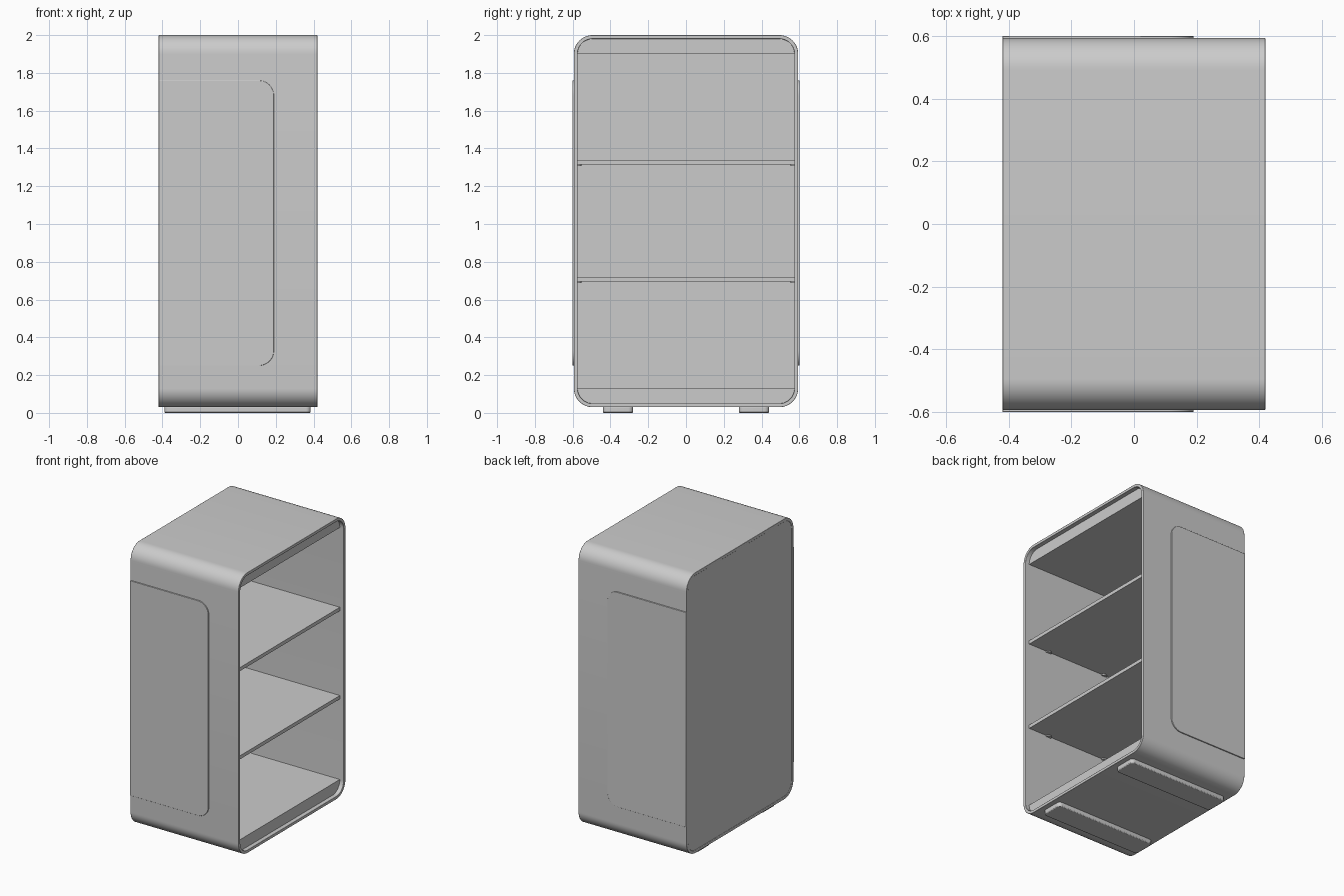
import bpy, bmesh, math
from mathutils import Vector

if "Cube" in bpy.data.objects:
    bpy.data.objects.remove(bpy.data.objects["Cube"])

W, Y, Z0, Z1 = 0.42, 0.594, 0.03, 2.0   # half depth, half width, bottom, top
T, R = 0.02, 0.10                       # shell thickness, corner radius


def rounded(a0, b0, a1, b1, radii, n=12):
    """Rounded rectangle, radii order: (a1,b0), (a1,b1), (a0,b1), (a0,b0)."""
    pts = []
    corners = [(a1, b0, -1, 1), (a1, b1, -1, -1), (a0, b1, 1, -1), (a0, b0, 1, 1)]
    for i, ((a, b, sa, sb), r) in enumerate(zip(corners, radii)):
        if r == 0:
            pts.append((a, b))
            continue
        for k in range(n + 1):
            t = math.radians(-90 + 90 * i + 90 * k / n)
            pts.append((a + sa * r + r * math.cos(t), b + sb * r + r * math.sin(t)))
    return pts


def place(axis, a, b, c):
    return {'x': Vector((c, a, b)), 'y': Vector((a, c, b)), 'z': Vector((a, b, c))}[axis]


def finish(name, bm, bevel=0):
    bmesh.ops.recalc_face_normals(bm, faces=bm.faces)
    me = bpy.data.meshes.new(name)
    bm.to_mesh(me)
    bm.free()
    ob = bpy.data.objects.new(name, me)
    bpy.context.collection.objects.link(ob)
    bpy.ops.object.select_all(action='DESELECT')
    ob.select_set(True)
    bpy.context.view_layer.objects.active = ob
    bpy.ops.object.shade_smooth_by_angle()
    if bevel:
        m = ob.modifiers.new("bevel", 'BEVEL')
        m.width, m.segments, m.limit_method = bevel, 2, 'ANGLE'
        m.angle_limit = math.radians(40)
    return ob


def prism(name, pts, axis, c0, c1, bevel=0):
    """Extrude a closed outline along an axis."""
    bm = bmesh.new()
    lo = [bm.verts.new(place(axis, a, b, c0)) for a, b in pts]
    hi = [bm.verts.new(place(axis, a, b, c1)) for a, b in pts]
    bm.faces.new(lo)
    bm.faces.new(hi)
    for i in range(len(pts)):
        j = (i + 1) % len(pts)
        bm.faces.new((lo[i], lo[j], hi[j], hi[i]))
    return finish(name, bm, bevel)


# Outer shell: rounded tube running front to back
outer = rounded(-Y, Z0, Y, Z1, [R] * 4)
inner = rounded(-Y + T, Z0 + T, Y - T, Z1 - T, [R - T] * 4)
bm = bmesh.new()
loops = [[bm.verts.new(place('x', a, b, x)) for a, b in pts]
         for pts, x in ((outer, -W), (outer, W), (inner, W), (inner, -W))]
for k in range(4):
    p, q = loops[k], loops[(k + 1) % 4]
    for i in range(len(p)):
        j = (i + 1) % len(p)
        bm.faces.new((p[i], p[j], q[j], q[i]))
finish("cabinet_shell", bm, 0.002)

# Closed back
prism("back_panel", inner, 'x', -W + 0.002, -0.40)

# Floor and ceiling blocks filling the rounded corners
r = R - T
prism("floor_block", rounded(-Y + T, Z0 + T, Y - T, Z0 + R, [r - 0.0001, 0, 0, r - 0.0001]),
      'x', -0.40, 0.39)
prism("ceiling_block", rounded(-Y + T, Z1 - R, Y - T, Z1 - T, [0, r - 0.0001, r - 0.0001, 0]),
      'x', -0.40, 0.39)

# Shelves with small round support pegs
for n, z in enumerate((0.695, 1.315)):
    prism(f"shelf_{n + 1}", rounded(-0.40, -Y + T, 0.39, Y - T, [0] * 4), 'z', z, z + 0.025)
    for sy in (-1, 1):
        for px in (-0.23, 0.23):
            cy = sy * (Y - T)
            disc = rounded(px - 0.02, cy - 0.02, px + 0.02, cy + 0.02, [0.0199] * 4, 6)
            prism("shelf_peg", disc, 'z', z - 0.008, z)

# Raised side panels and base runners
for s, side in ((-1, "front"), (1, "rear")):
    prism(f"{side}_side_panel", rounded(-W, 0.25, 0.19, 1.76, [0.08, 0.08, 0, 0]),
          'y', s * (Y - 0.005), s * (Y + 0.007), 0.002)
    y0, y1 = sorted((s * 0.28, s * 0.44))
    prism(f"{side}_base_runner", rounded(-0.39, y0, 0.385, y1, [0.025] * 4, 6),
          'z', 0, Z0 + 0.005, 0.006)
